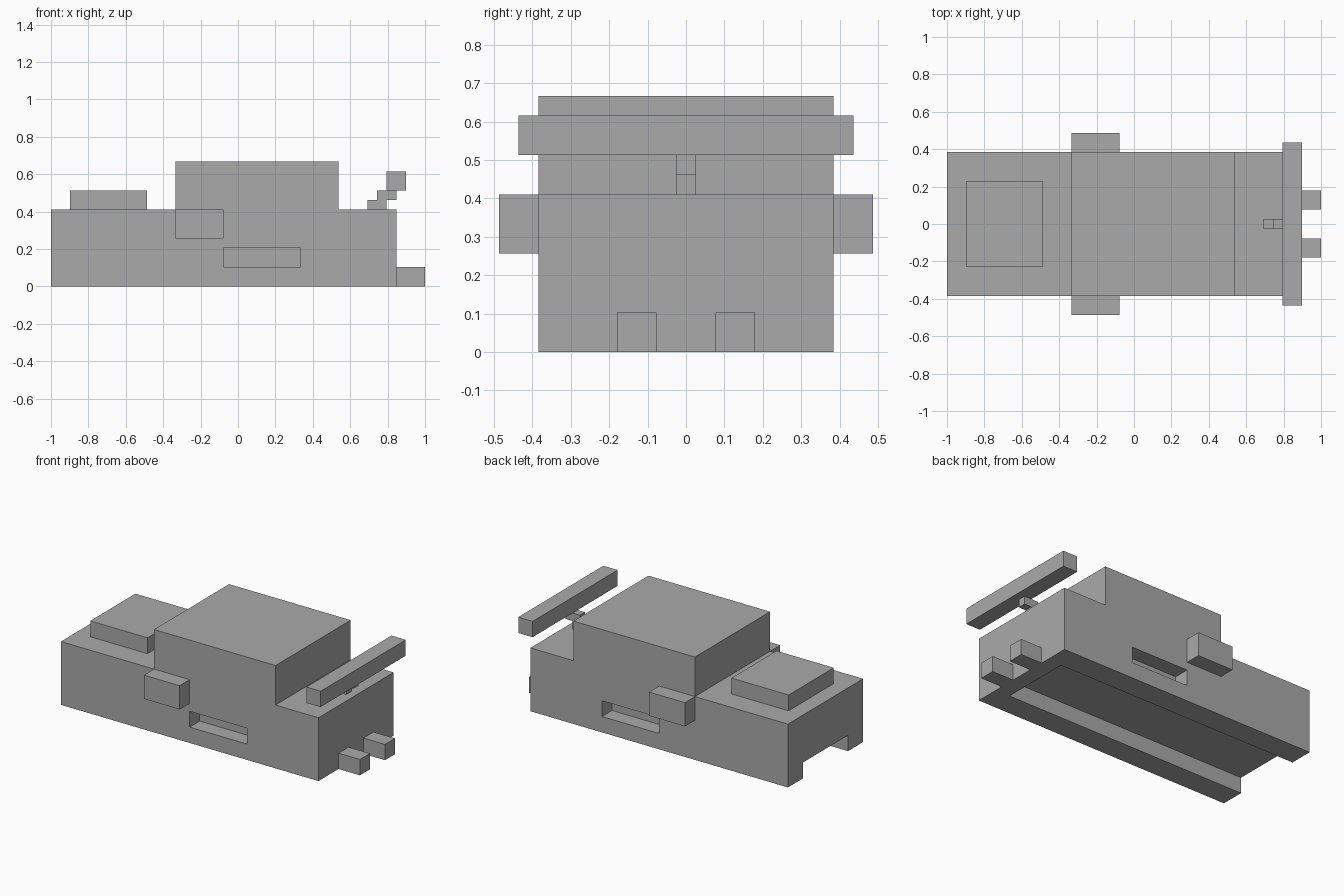
import bpy
import bmesh

if "Cube" in bpy.data.objects:
    bpy.data.objects.remove(bpy.data.objects["Cube"])

U = 2 / 39  # one block of the modelling grid

grey = bpy.data.materials.new("plain grey")
grey.use_nodes = True
grey.diffuse_color = (0.4, 0.4, 0.4, 1)
grey.node_tree.nodes["Principled BSDF"].inputs["Base Color"].default_value = (0.4, 0.4, 0.4, 1)


def prism(name, profile, y0, y1):
    """Side profile in blocks (x from the nose, z from the ground), extruded from y0 to y1."""
    bm = bmesh.new()
    face = bm.faces.new([bm.verts.new((x * U - 1, y0 * U, z * U)) for x, z in profile])
    grown = bmesh.ops.extrude_face_region(bm, geom=[face])["geom"]
    verts = [v for v in grown if isinstance(v, bmesh.types.BMVert)]
    bmesh.ops.translate(bm, verts=verts, vec=(0, (y1 - y0) * U, 0))
    bmesh.ops.recalc_face_normals(bm, faces=bm.faces)
    mesh = bpy.data.meshes.new(name)
    bm.to_mesh(mesh)
    bm.free()
    mesh.materials.append(grey)
    ob = bpy.data.objects.new(name, mesh)
    bpy.context.collection.objects.link(ob)
    return ob


def box(name, x, y, z):
    return prism(name, [(x[0], z[0]), (x[1], z[0]), (x[1], z[1]), (x[0], z[1])], *y)


def cut(target, cutter):
    mod = target.modifiers.new("cut", "BOOLEAN")
    mod.operation = "DIFFERENCE"
    mod.solver = "EXACT"
    mod.object = cutter
    cutter.hide_render = True
    bpy.context.view_layer.update()
    result = target.evaluated_get(bpy.context.evaluated_depsgraph_get())
    mesh = bpy.data.meshes.new_from_object(result)
    target.modifiers.clear()
    target.data = mesh
    bpy.data.objects.remove(cutter)


# Body with cabin as one stepped profile
body = prism("body", [(0, 0), (36, 0), (36, 8), (30, 8), (30, 13), (13, 13), (13, 8), (0, 8)], -7.5, 7.5)

# Underside channel, open at the nose
cut(body, box("channel_cutter", (-2, 34), (-4.5, 4.5), (-2, 2)))

# Side recesses, side pods and exhausts
for side, s in (("right", -1), ("left", 1)):
    def span(a, b):
        return sorted((s * a, s * b))
    cut(body, box("recess_cutter", (18, 26), span(5.5, 9), (2, 4)))
    box(side + "_side_pod", (13, 18), span(7.5, 9.5), (5, 8))
    box(side + "_exhaust", (36, 39), span(1.5, 3.5), (0, 2))

# Raised hood block
box("hood_block", (2, 10), (-4.5, 4.5), (8, 10))

# Rear wing on its stepped support
prism("wing_support", [(33, 8), (35, 8), (35, 9), (36, 9), (36, 10), (34, 10), (34, 9), (33, 9)], -0.5, 0.5)
box("rear_wing", (35, 37), (-8.5, 8.5), (10, 12))
